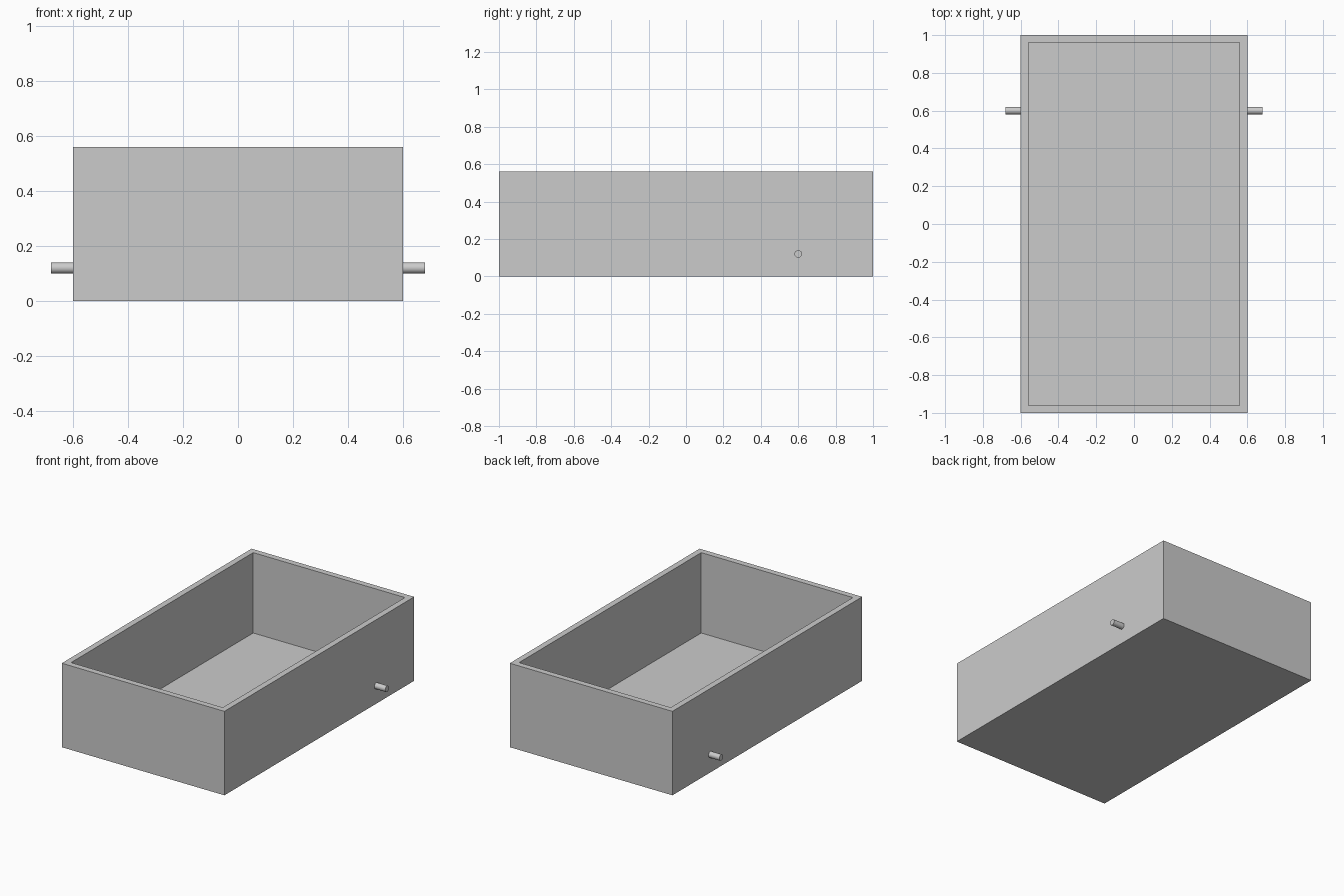
import bpy, bmesh
from mathutils import Matrix, Vector

cube = bpy.data.objects.get("Cube")
if cube:
    bpy.data.objects.remove(cube, do_unlink=True)

WIDTH, LENGTH, HEIGHT = 1.2, 2.0, 0.56
WALL, FLOOR = 0.057, 0.024
PIN_RADIUS, PIN_LENGTH, PIN_Y, PIN_Z = 0.02, 0.08, 0.6, 0.12

grey = bpy.data.materials.new("plain grey")
grey.use_nodes = True
colour = (0.6, 0.6, 0.6, 1)
grey.diffuse_color = colour
grey.node_tree.nodes["Principled BSDF"].inputs["Base Color"].default_value = colour


def add_object(name, bm):
    mesh = bpy.data.meshes.new(name)
    bm.to_mesh(mesh)
    bm.free()
    mesh.materials.append(grey)
    obj = bpy.data.objects.new(name, mesh)
    bpy.context.collection.objects.link(obj)
    return obj


# Open box: inset the top face for the rim, then sink it to the floor
bm = bmesh.new()
bmesh.ops.create_cube(bm, size=1)
bmesh.ops.scale(bm, vec=(WIDTH, LENGTH, HEIGHT), verts=bm.verts)
bmesh.ops.translate(bm, vec=(0, 0, HEIGHT / 2), verts=bm.verts)
bm.normal_update()
top = max(bm.faces, key=lambda f: f.calc_center_median().z)
bmesh.ops.inset_region(bm, faces=[top], thickness=WALL)
well = bmesh.ops.extrude_discrete_faces(bm, faces=[top])["faces"][0]
bmesh.ops.translate(bm, vec=(0, 0, FLOOR - HEIGHT), verts=well.verts)
add_object("open_box", bm)

# Round pins on both long sides
for name, side in (("left_pin", 1), ("right_pin", -1)):
    bm = bmesh.new()
    centre = Vector((side * (WIDTH + PIN_LENGTH) / 2, PIN_Y, PIN_Z))
    bmesh.ops.create_cone(bm, cap_ends=True, segments=32,
                          radius1=PIN_RADIUS, radius2=PIN_RADIUS, depth=PIN_LENGTH,
                          matrix=Matrix.Translation(centre) @ Matrix.Rotation(1.5708, 4, "Y"))
    for face in bm.faces:
        face.smooth = len(face.verts) == 4
    for edge in bm.edges:
        edge.smooth = all(len(f.verts) == 4 for f in edge.link_faces)
    add_object(name, bm)
